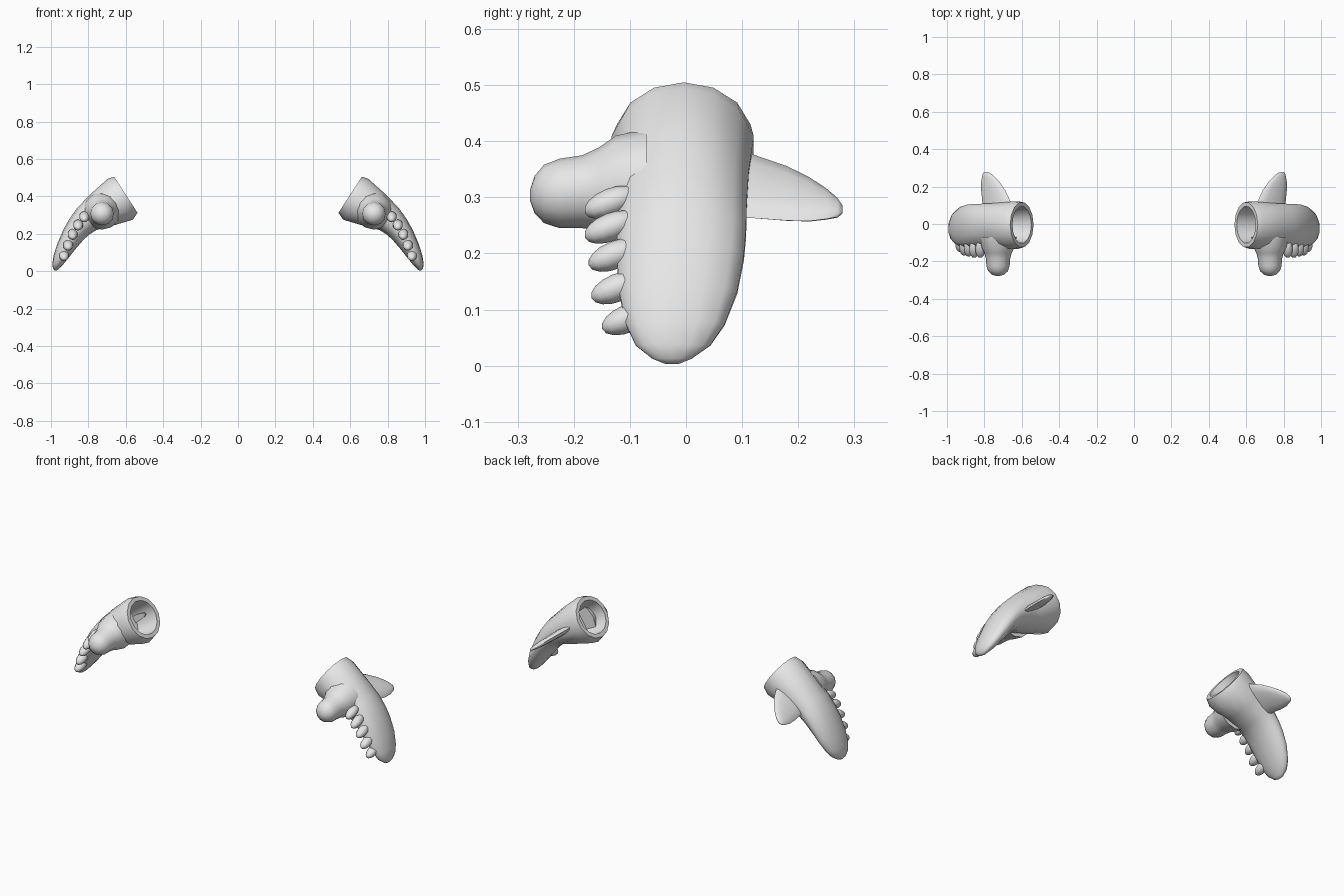
import bpy, bmesh, math
from mathutils import Vector, Matrix

if "Cube" in bpy.data.objects:
    bpy.data.objects.remove(bpy.data.objects["Cube"])

grey = bpy.data.materials.new("light grey")
grey.diffuse_color = (0.8, 0.8, 0.8, 1)
grey.use_nodes = True
grey.node_tree.nodes["Principled BSDF"].inputs["Base Color"].default_value = grey.diffuse_color


def finish(bm, name, side, angle=50):
    """Place the part on one side (mirrored for -1) and smooth it."""
    bmesh.ops.scale(bm, vec=(side, 1, 1), verts=bm.verts)
    bmesh.ops.recalc_face_normals(bm, faces=bm.faces)
    me = bpy.data.meshes.new(name)
    bm.to_mesh(me)
    bm.free()
    me.materials.append(grey)
    ob = bpy.data.objects.new(name + ("_right" if side > 0 else "_left"), me)
    bpy.context.collection.objects.link(ob)
    bpy.ops.object.select_all(action='DESELECT')
    ob.select_set(True)
    bpy.context.view_layer.objects.active = ob
    bpy.ops.object.shade_smooth_by_angle(angle=math.radians(angle))


def loft(rings, n):
    """Skin elliptical rings given as (centre, axis_u, axis_v); cap both ends."""
    bm = bmesh.new()
    loops = []
    for c, u, v in rings:
        loops.append([bm.verts.new(Vector(c) + Vector(u) * math.cos(a) + Vector(v) * math.sin(a))
                      for a in (2 * math.pi * i / n for i in range(n))])
    for p, q in zip(loops, loops[1:]):
        for i in range(n):
            j = (i + 1) % n
            bm.faces.new((p[i], p[j], q[j], q[i]))
    bm.faces.new(loops[0])
    bm.faces.new(loops[-1])
    return bm


def sleeve_ring(ox, oz, ix, iz, w, cy, scale=1.0, shift=(0, 0)):
    """Ring through an outer and an inner point of the arm's side profile."""
    c = ((ox + ix) / 2 + shift[0], cy, (oz + iz) / 2 + shift[1])
    u = Vector(((ox - ix) / 2, 0, (oz - iz) / 2)) * scale
    return c, u, Vector((0, w, 0)) * scale


# outer x, z / inner x, z / half width / centre y, from cuff to tip
ARM = [(0.662, 0.505, 0.537, 0.312, 0.122, -0.004),
       (0.697, 0.494, 0.563, 0.275, 0.130, -0.006),
       (0.785, 0.415, 0.665, 0.245, 0.121, -0.006),
       (0.860, 0.338, 0.757, 0.220, 0.118, -0.007),
       (0.903, 0.277, 0.797, 0.195, 0.118, -0.008),
       (0.935, 0.220, 0.829, 0.165, 0.116, -0.010),
       (0.967, 0.145, 0.870, 0.117, 0.108, -0.014),
       (0.987, 0.080, 0.910, 0.066, 0.090, -0.019),
       (0.993, 0.038, 0.937, 0.034, 0.068, -0.023),
       (0.989, 0.013, 0.958, 0.012, 0.036, -0.025),
       (0.979, 0.003, 0.970, 0.003, 0.012, -0.025)]

# thumb: y, radius, centre z
THUMB = [(-0.07, 0.100, 0.322), (-0.125, 0.088, 0.322), (-0.155, 0.073, 0.316),
         (-0.185, 0.065, 0.310), (-0.225, 0.062, 0.307), (-0.253, 0.052, 0.306),
         (-0.270, 0.033, 0.305), (-0.278, 0.010, 0.304)]

# fin: y, low x, high x, half thickness
FIN = [(0.07, 0.640, 0.810, 0.020), (0.12, 0.660, 0.811, 0.019),
       (0.18, 0.688, 0.817, 0.017), (0.22, 0.715, 0.818, 0.015),
       (0.25, 0.742, 0.813, 0.012), (0.27, 0.765, 0.808, 0.009),
       (0.279, 0.782, 0.799, 0.004)]

# fingers: x, z, tip y
FINGERS = [(0.822, 0.287, -0.180), (0.855, 0.243, -0.180), (0.884, 0.193, -0.173),
           (0.908, 0.135, -0.168), (0.930, 0.080, -0.149)]

for side in (1, -1):
    # hollow sleeve: cup floor, cup wall, rim, then the outer skin
    rim = ARM[0]
    rings = [sleeve_ring(*rim, 0.70, (0.11, -0.075)),
             sleeve_ring(*rim, 0.79, (0.03, -0.020)),
             sleeve_ring(*rim, 0.81)]
    rings += [sleeve_ring(*s) for s in ARM]
    finish(loft(rings, 14), "arm", side)

    # stubby thumb on the front
    rings = [((0.727, y, z), (r, 0, 0), (0, 0, r)) for y, r, z in THUMB]
    finish(loft(rings, 12), "thumb", side, 60)

    # flat swept fin on the back, sloping with the arm
    rings = []
    for y, lo, hi, t in FIN:
        x, h = (lo + hi) / 2, (hi - lo) / 2
        rings.append(((x, y, 0.32 - 0.75 * (x - 0.735)),
                      (h, 0, -0.75 * h), (0.6 * t, 0, 0.8 * t)))
    finish(loft(rings, 12), "fin", side, 70)

    # row of small drooping fingers along the front edge
    for i, (x, z, tip) in enumerate(FINGERS):
        bm = bmesh.new()
        m = (Matrix.Translation((x, tip + 0.046, z + 0.004))
             @ Matrix.Rotation(math.radians(22), 4, 'X')
             @ Matrix.Diagonal((0.027, 0.050, 0.025, 1)))
        bmesh.ops.create_uvsphere(bm, u_segments=10, v_segments=8, radius=1,
                                  matrix=m @ Matrix.Rotation(math.pi / 2, 4, 'X'))
        finish(bm, f"finger_{i + 1}", side, 70)
